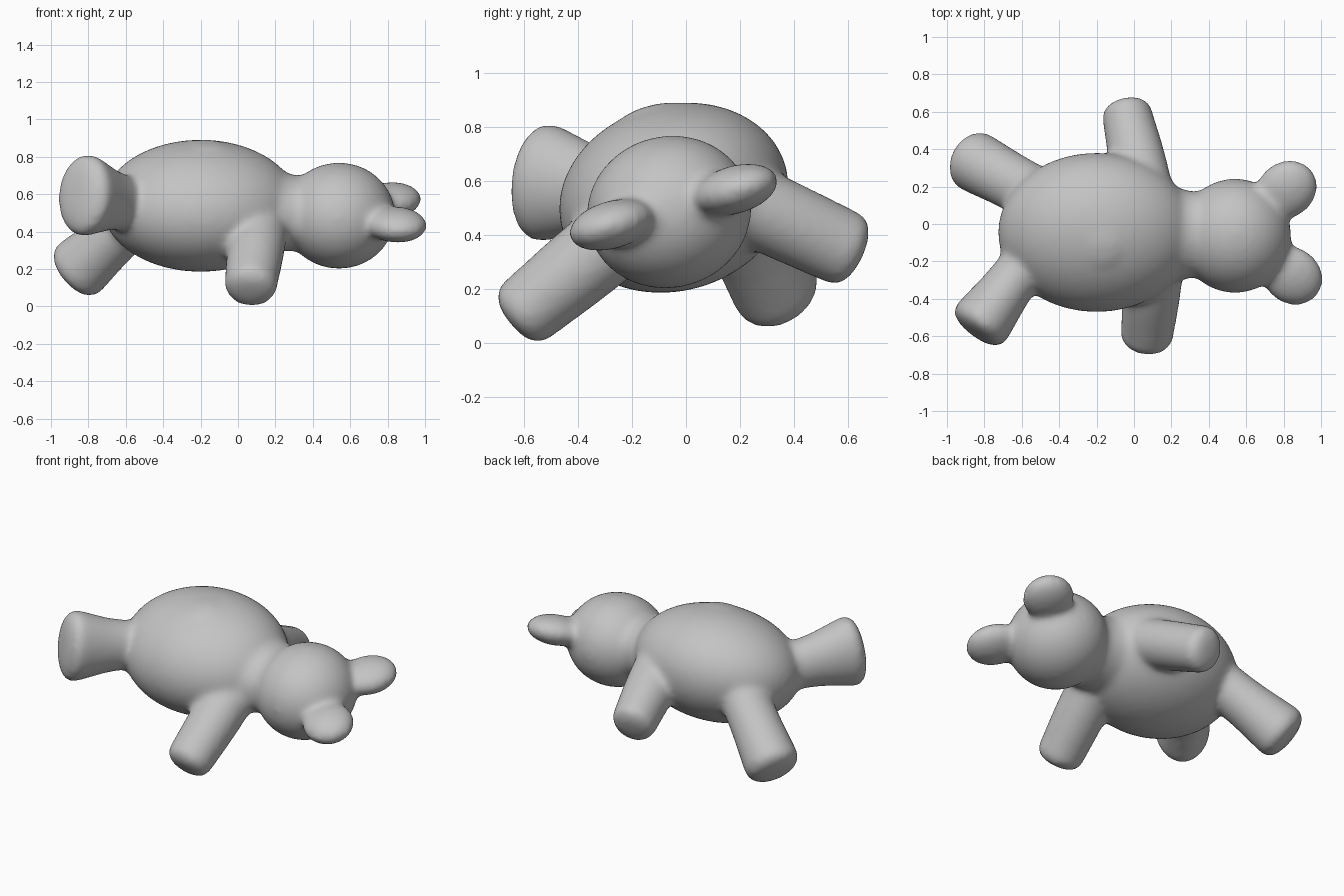
import bpy, bmesh, math
from mathutils import Vector, Matrix

cube = bpy.data.objects.get("Cube")
if cube:
    bpy.data.objects.remove(cube, do_unlink=True)

plush = bpy.data.materials.new("soft_grey")
plush.use_nodes = True
GREY = (0.55, 0.55, 0.55, 1)
plush.diffuse_color = GREY
plush.node_tree.nodes["Principled BSDF"].inputs["Base Color"].default_value = GREY

ROLL = math.radians(16)          # the toy leans over about its long axis
LONG = Vector((1, 0, 0))
SIDE = Vector((0, math.cos(ROLL), math.sin(ROLL)))
UP = Vector((0, -math.sin(ROLL), math.cos(ROLL)))
SEG = 40
bm = bmesh.new()                 # all parts are gathered here and fused


def loft(rings, u, v):
    """Closed tube through rings of (centre, radius along u, radius along v)."""
    loops = []
    for c, ru, rv in rings:
        loops.append([bm.verts.new(c + u * ru * math.cos(2 * math.pi * i / SEG)
                                   + v * rv * math.sin(2 * math.pi * i / SEG))
                      for i in range(SEG)])
    faces = [bm.faces.new(loops[0]), bm.faces.new(loops[-1])]
    for a, b in zip(loops, loops[1:]):
        for i in range(SEG):
            j = (i + 1) % SEG
            faces.append(bm.faces.new((a[i], a[j], b[j], b[i])))
    bmesh.ops.recalc_face_normals(bm, faces=faces)


def ellipsoid(centre, axes, radii):
    rot = Matrix(axes).transposed().to_4x4()
    m = Matrix.Translation(centre) @ rot @ Matrix.Diagonal((*radii, 1))
    bmesh.ops.create_uvsphere(bm, u_segments=64, v_segments=40, radius=1, matrix=m)


def limb(base, tip, base_r, tip_r):
    """Stubby limb with a flattish, round-edged end; radii are (sideways, upright)."""
    base, tip = Vector(base), Vector(tip)
    d = (tip - base).normalized()
    u = d.cross(Vector((0, 0, 1))).normalized()
    v = u.cross(d)
    rings = []
    for t, mix, k in ((0, 0, 1), (0.3, 0.1, 1), (0.5, 0.3, 1), (0.7, 0.65, 1),
                      (0.85, 0.92, 1), (0.94, 1, 1), (1.01, 1, 0.88),
                      (1.05, 1, 0.6), (1.065, 1, 0.3)):
        r = [(a + (b - a) * mix) * k for a, b in zip(base_r, tip_r)]
        rings.append((base.lerp(tip, t), *r))
    loft(rings, u, v)


# Body, with a low round button on the belly
body_centre = Vector((-0.2, -0.045, 0.538))
ellipsoid(body_centre, (LONG, SIDE, UP), (0.527, 0.432, 0.346))
ellipsoid(body_centre + LONG * 0.03 + UP * 0.335, (LONG, SIDE, UP), (0.1, 0.1, 0.019))

# Neck
loft([(Vector((x, -0.056, z)), a, b) for x, z, a, b in
      ((0.05, 0.525, 0.29, 0.23), (0.2, 0.51, 0.265, 0.215),
       (0.3, 0.50, 0.235, 0.2), (0.45, 0.49, 0.235, 0.2))], SIDE, UP)

# Head
ellipsoid((0.54, -0.063, 0.485), (LONG, SIDE, UP), (0.30, 0.308, 0.282))

# Ears: flat round pads pointing away from the head
for centre, side in (((0.815, 0.183, 0.568), 1), ((0.845, -0.276, 0.437), -1)):
    out = (LONG * 0.75 + SIDE * side * 0.66).normalized()
    ellipsoid(centre, (out, UP.cross(out), UP), (0.175, 0.155, 0.09))

# Arms
limb((0.05, 0.20, 0.53), (-0.045, 0.62, 0.335), (0.155, 0.15), (0.135, 0.143))
limb((0.11, -0.25, 0.40), (0.065, -0.625, 0.093), (0.155, 0.15), (0.142, 0.135))
# Legs with wider feet
limb((-0.53, 0.16, 0.49), (-0.882, 0.35, 0.175), (0.15, 0.14), (0.165, 0.172))
limb((-0.55, -0.17, 0.54), (-0.842, -0.562, 0.60), (0.13, 0.145), (0.165, 0.222))

mesh = bpy.data.meshes.new("plush_bear")
bm.to_mesh(mesh)
bm.free()
mesh.materials.append(plush)
bear = bpy.data.objects.new("plush_bear", mesh)
bpy.context.collection.objects.link(bear)
bpy.ops.object.select_all(action='DESELECT')
bear.select_set(True)
bpy.context.view_layer.objects.active = bear

# Fuse the parts into one skin and soften the joints
fuse = bear.modifiers.new("fuse", 'REMESH')
fuse.mode = 'VOXEL'
fuse.voxel_size = 0.016
soften = bear.modifiers.new("soften", 'SMOOTH')
soften.factor = 0.5
soften.iterations = 24
for name in ("fuse", "soften"):
    bpy.ops.object.modifier_apply(modifier=name)
bpy.ops.object.shade_smooth()
